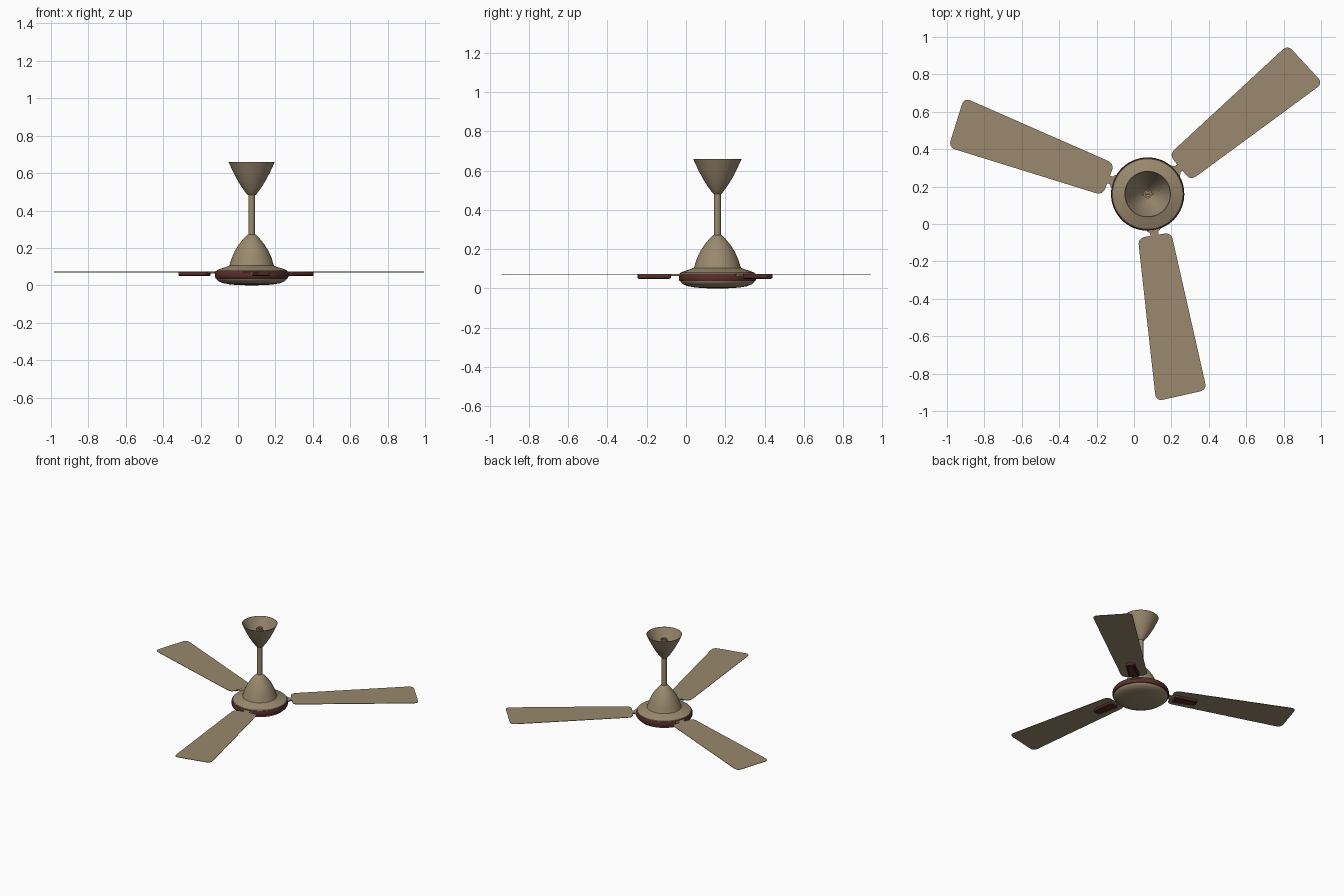
import bpy, bmesh, math
from mathutils import Matrix, Vector

if "Cube" in bpy.data.objects:
    bpy.data.objects.remove(bpy.data.objects["Cube"])

HUB = Vector((0.073, 0.16, 0))
BLADE_ANGLES = [math.radians(-80.5 + 120 * i) for i in range(3)]


def material(name, rgb):
    m = bpy.data.materials.new(name)
    m.use_nodes = True
    col = (*rgb, 1)
    m.diffuse_color = col
    m.node_tree.nodes["Principled BSDF"].inputs["Base Color"].default_value = col
    return m


TAN = material("tan paint", (0.32, 0.25, 0.155))
MAROON = material("maroon trim", (0.10, 0.028, 0.024))


def finish(bm, name, mat, angle=35, matrix=None):
    bmesh.ops.recalc_face_normals(bm, faces=bm.faces)
    mesh = bpy.data.meshes.new(name)
    bm.to_mesh(mesh)
    bm.free()
    ob = bpy.data.objects.new(name, mesh)
    bpy.context.collection.objects.link(ob)
    mesh.materials.append(mat)
    ob.matrix_world = matrix or Matrix.Translation(HUB)
    bpy.ops.object.select_all(action="DESELECT")
    ob.select_set(True)
    bpy.context.view_layer.objects.active = ob
    bpy.ops.object.shade_smooth_by_angle(angle=math.radians(angle))
    return ob


def lathe(name, profile, mat, steps=64):
    """Spin a list of (radius, height) points around the hub axis."""
    bm = bmesh.new()
    verts = [bm.verts.new((r, 0, z)) for r, z in profile]
    edges = [bm.edges.new(pair) for pair in zip(verts, verts[1:])]
    bmesh.ops.spin(bm, geom=verts + edges, cent=(0, 0, 0), axis=(0, 0, 1),
                   angle=math.tau, steps=steps)
    bmesh.ops.remove_doubles(bm, verts=bm.verts, dist=0.0003)
    return finish(bm, name, mat)


def rounded(corners, radius, steps=6):
    """Outline of a polygon with its corners rounded by quadratic curves."""
    out = []
    for i, c in enumerate(corners):
        p = Vector(c)
        a = p + (Vector(corners[i - 1]) - p).normalized() * radius
        b = p + (Vector(corners[(i + 1) % len(corners)]) - p).normalized() * radius
        for k in range(steps + 1):
            t = k / steps
            out.append(a * (1 - t) ** 2 + p * 2 * t * (1 - t) + b * t * t)
    return out


def plate(bm, outline, z0, z1):
    """Extruded flat outline; returns its lower face."""
    low = bm.faces.new([bm.verts.new((p.x, p.y, z0)) for p in outline])
    copy = bmesh.ops.duplicate(bm, geom=[low, *low.verts])["geom"]
    top = next(g for g in copy if isinstance(g, bmesh.types.BMFace))
    bmesh.ops.translate(bm, verts=top.verts, vec=(0, 0, z1 - z0))
    a, b = list(low.verts), list(top.verts)
    for i in range(len(a)):
        bm.faces.new((a[i - 1], a[i], b[i], b[i - 1]))
    return low


# Motor housing: bowl, trim ring and upper cover with its bell
lathe("motor_bowl", [(0, 0), (0.07, 0.001), (0.115, 0.005), (0.15, 0.011),
                     (0.175, 0.021), (0.188, 0.033), (0.19, 0.042)], TAN)
lathe("trim_ring", [(0.186, 0.036), (0.193, 0.038), (0.196, 0.044),
                    (0.196, 0.068), (0.192, 0.076), (0.18, 0.078)], MAROON)
lathe("motor_cover", [(0.191, 0.074), (0.188, 0.08), (0.17, 0.088), (0.14, 0.097),
                      (0.12, 0.105), (0.118, 0.11), (0.105, 0.15), (0.088, 0.188),
                      (0.066, 0.222), (0.043, 0.25), (0.024, 0.27), (0.016, 0.273)], TAN)

# Down rod with a hollow top, and its cross pin
lathe("down_rod", [(0.018, 0.265), (0.018, 0.6), (0.023, 0.6), (0.023, 0.625),
                   (0.014, 0.625), (0.014, 0.55), (0, 0.55)], TAN, 32)
bm = bmesh.new()
bmesh.ops.create_cone(bm, cap_ends=True, segments=16, radius1=0.006, radius2=0.006, depth=0.06)
finish(bm, "rod_pin", TAN, matrix=Matrix.Translation(HUB + Vector((0, 0, 0.612)))
       @ Matrix.Rotation(math.pi / 2, 4, "Y"))

# Open ceiling canopy with a thin wall
wall = [(0.02, 0.482), (0.028, 0.49), (0.052, 0.523), (0.076, 0.562),
        (0.097, 0.602), (0.113, 0.637), (0.124, 0.66)]
lathe("ceiling_canopy", wall + [(r - 0.003, z) for r, z in reversed(wall)] + wall[:1], TAN)

# Three blades, each with an arm and an underside bracket
blade_shape = rounded([(0.223, -0.09), (1.1, -0.139), (1.085, 0.139), (0.223, 0.09)], 0.04)
arm_shape = [Vector(p) for p in [(0.17, -0.036), (0.196, -0.036), (0.208, -0.022), (0.26, -0.022),
                                 (0.26, 0.022), (0.208, 0.022), (0.196, 0.036), (0.17, 0.036)]]
bracket_shape = rounded([(0.245, -0.038), (0.41, -0.03), (0.41, 0.03), (0.245, 0.038)], 0.012, 4)
for i, angle in enumerate(BLADE_ANGLES, 1):
    place = Matrix.Translation(HUB) @ Matrix.Rotation(angle, 4, "Z")

    bm = bmesh.new()
    plate(bm, blade_shape, 0.070, 0.073)
    finish(bm, f"blade_{i}", TAN, matrix=place)

    bm = bmesh.new()
    plate(bm, arm_shape, 0.064, 0.0725)
    finish(bm, f"blade_arm_{i}", TAN, matrix=place)

    bm = bmesh.new()
    low = plate(bm, bracket_shape, 0.054, 0.0705)
    bmesh.ops.inset_region(bm, faces=[low], thickness=0.006, depth=0)
    bmesh.ops.translate(bm, verts=low.verts, vec=(0, 0, -0.005))
    bmesh.ops.inset_region(bm, faces=[low], thickness=0.006, depth=0)
    bmesh.ops.translate(bm, verts=low.verts, vec=(0, 0, 0.005))
    finish(bm, f"blade_bracket_{i}", MAROON, matrix=place)
